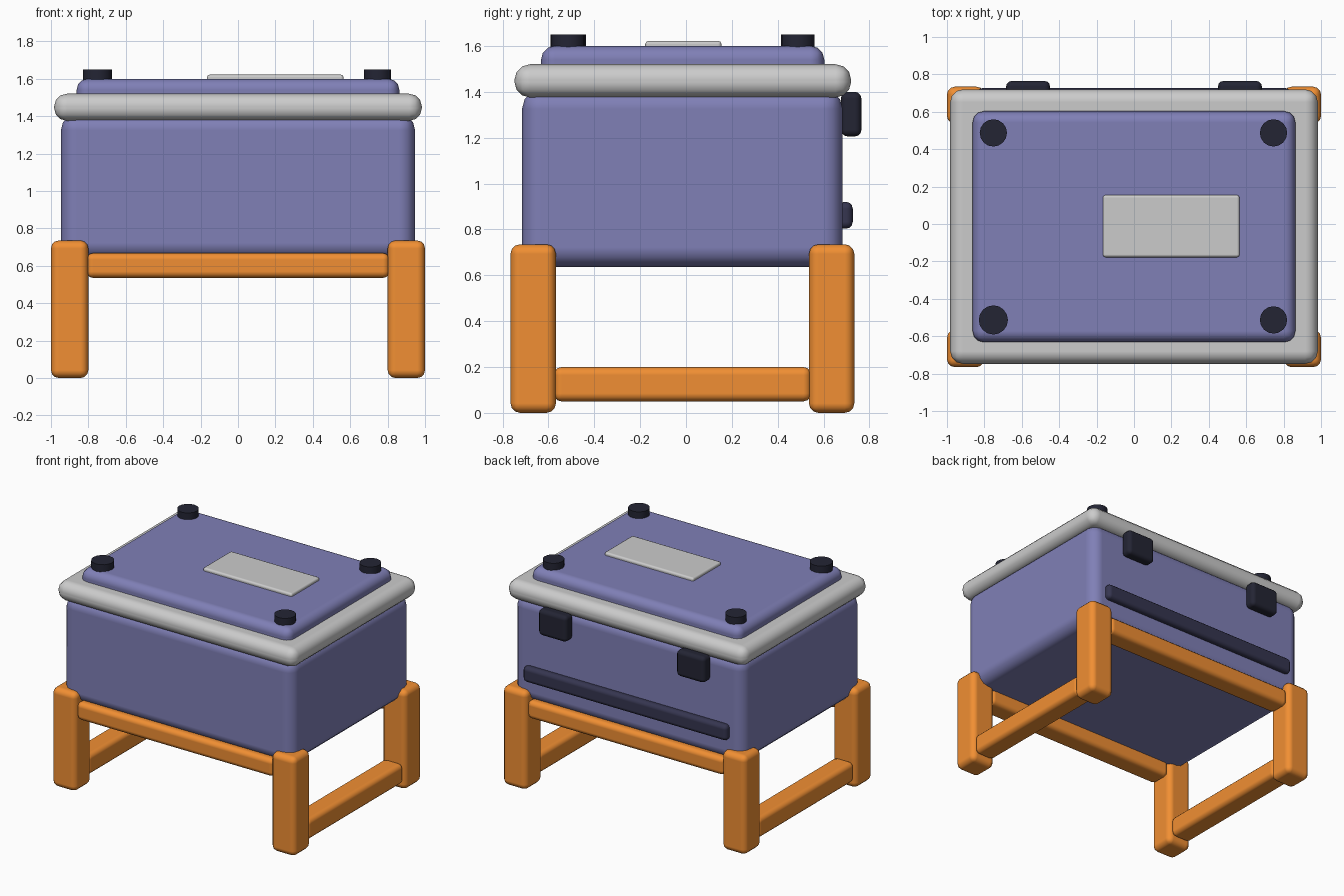
import bpy, bmesh, math

if "Cube" in bpy.data.objects:
    bpy.data.objects.remove(bpy.data.objects["Cube"])


def material(name, rgb):
    m = bpy.data.materials.new(name)
    m.diffuse_color = (*rgb, 1)
    m.use_nodes = True
    m.node_tree.nodes["Principled BSDF"].inputs["Base Color"].default_value = m.diffuse_color
    return m


BLUE = material("blue_shell", (0.214, 0.214, 0.470))
ORANGE = material("orange_frame", (0.88, 0.275, 0.033))
DARK = material("dark_fittings", (0.017, 0.018, 0.034))
NAVY = material("navy_trim", (0.036, 0.036, 0.080))


def finish(obj, mat, bevel, segments):
    # Rounded edges, flat-looking faces and smooth shading
    if mat:
        obj.data.materials.append(mat)
    for p in obj.data.polygons:
        p.use_smooth = True
    mod = obj.modifiers.new("rounding", 'BEVEL')
    mod.width = bevel
    mod.segments = segments
    mod.limit_method = 'ANGLE'
    mod.angle_limit = math.radians(40)
    mod.harden_normals = True
    bpy.ops.object.select_all(action='DESELECT')
    obj.select_set(True)
    bpy.context.view_layer.objects.active = obj
    bpy.ops.object.modifier_apply(modifier=mod.name)
    return obj


def box(name, x, y, z, mat=None, bevel=0.03, segments=3):
    # Rounded box given as (min, max) on each axis
    bm = bmesh.new()
    bmesh.ops.create_cube(bm, size=1)
    for v in bm.verts:
        v.co = [lim[0] if c < 0 else lim[1] for c, lim in zip(v.co, (x, y, z))]
    me = bpy.data.meshes.new(name)
    bm.to_mesh(me)
    bm.free()
    obj = bpy.data.objects.new(name, me)
    bpy.context.collection.objects.link(obj)
    return finish(obj, mat, bevel, segments)


def span(side, a, b):
    # Mirror a range across zero when side is -1
    return tuple(sorted((side * a, side * b)))


# Case body, rim and lid
box("case_body", (-0.947, 0.947), (-0.715, 0.683), (0.637, 1.41), BLUE, 0.085)
box("rim", (-0.983, 0.983), (-0.748, 0.72), (1.375, 1.52), None, 0.068)
box("lid", (-0.863, 0.863), (-0.632, 0.603), (1.46, 1.60), BLUE, 0.06)
box("label_plate", (-0.167, 0.565), (-0.178, 0.155), (1.575, 1.622), None, 0.015, 2)

# Lid buttons
for label, x, y, r in (("front_left", -0.752, -0.513, 0.078),
                       ("front_right", 0.746, -0.513, 0.073),
                       ("back_left", -0.752, 0.487, 0.073),
                       ("back_right", 0.746, 0.487, 0.073)):
    bpy.ops.mesh.primitive_cylinder_add(vertices=16, radius=r, depth=0.07,
                                        location=(x, y, 1.615))
    button = bpy.context.object
    button.name = label + "_button"
    button.data.materials.append(DARK)
    bpy.ops.object.shade_smooth_by_angle(angle=math.radians(40))

# Legs, side rails and latches, mirrored left and right
for side, label in ((-1, "left"), (1, "right")):
    x = span(side, 0.80, 1.0)
    box("front_leg_" + label, x, (-0.765, -0.567), (0, 0.735), ORANGE, 0.042)
    box("back_leg_" + label, x, (0.536, 0.734), (0, 0.735), ORANGE, 0.042)
    box("side_rail_" + label, span(side, 0.82, 0.982), (-0.577, 0.546),
        (0.05, 0.20), ORANGE, 0.035)
    box("latch_" + label, span(side, 0.449, 0.684), (0.675, 0.765),
        (1.205, 1.40), DARK, 0.03)

# Rails under the front and back of the case
box("front_rail", (-0.81, 0.81), (-0.745, -0.585), (0.535, 0.668), ORANGE, 0.035)
box("back_rail", (-0.81, 0.81), (0.555, 0.715), (0.535, 0.668), ORANGE, 0.035)

# Trim strip on the back
box("back_strip", (-0.838, 0.838), (0.66, 0.727), (0.803, 0.92), NAVY, 0.03)
